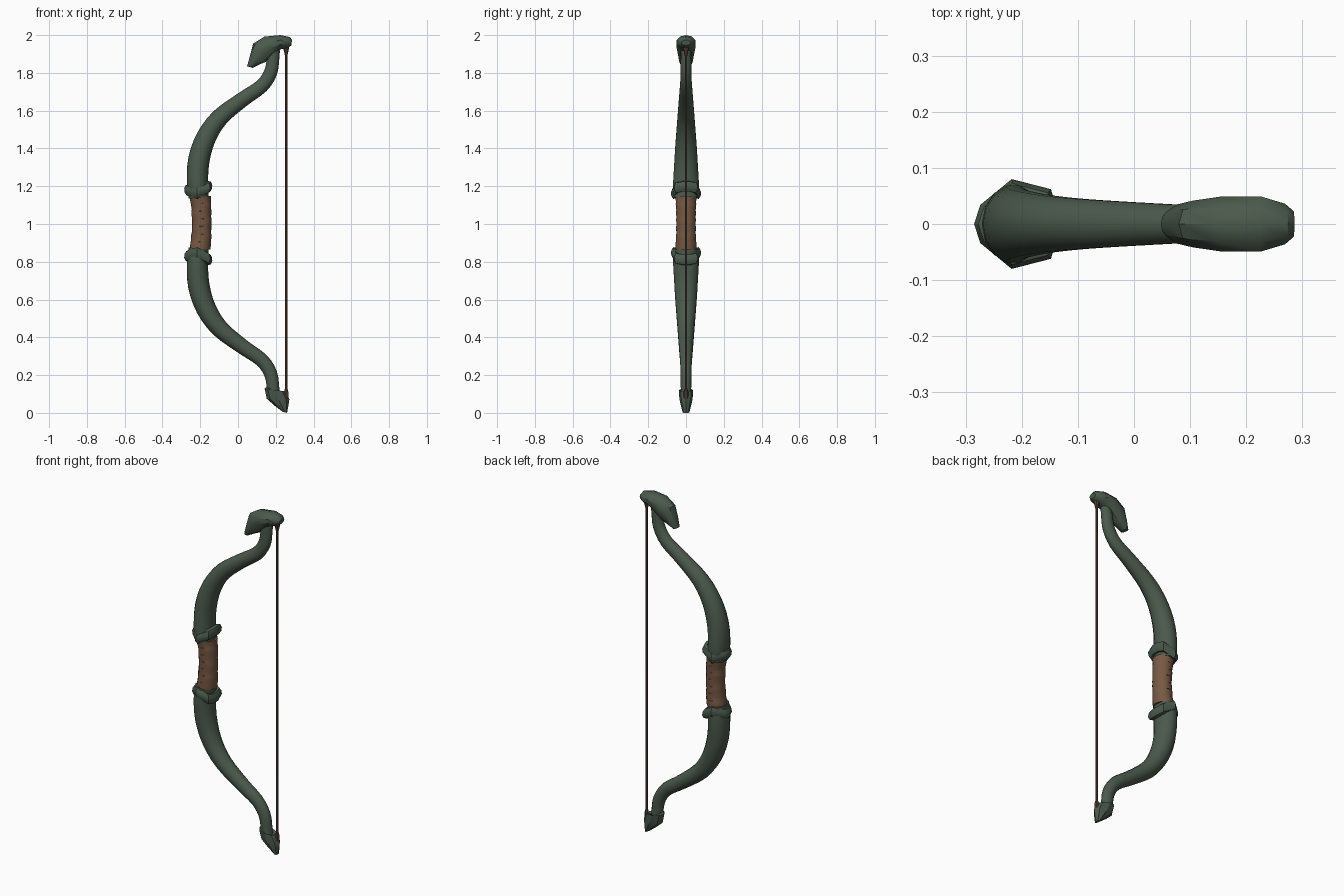
import bpy, bmesh, math
from mathutils import Vector

if "Cube" in bpy.data.objects:
    bpy.data.objects.remove(bpy.data.objects["Cube"])

MID = 1.005  # height of the mirror plane between both limbs


def material(name, rgb):
    m = bpy.data.materials.new(name)
    m.diffuse_color = (*rgb, 1)
    m.use_nodes = True
    m.node_tree.nodes["Principled BSDF"].inputs["Base Color"].default_value = m.diffuse_color
    return m


GREEN = material("dark_green", (0.07, 0.1, 0.072))
LEATHER = material("leather_brown", (0.185, 0.1, 0.058))
CORD = material("cord_brown", (0.1, 0.06, 0.04))


def skin(name, rings, mat, angle, closed=False):
    """Join point rings into one surface, capped or closed into a loop."""
    bm = bmesh.new()
    vs = [[bm.verts.new(p) for p in r] for r in rings]
    n = len(vs[0])
    pairs = list(zip(vs, vs[1:])) + ([(vs[-1], vs[0])] if closed else [])
    for a, b in pairs:
        for i in range(n):
            j = (i + 1) % n
            bm.faces.new((a[i], a[j], b[j], b[i]))
    if not closed:
        bm.faces.new(vs[0])
        bm.faces.new(vs[-1])
    bmesh.ops.recalc_face_normals(bm, faces=bm.faces)
    me = bpy.data.meshes.new(name)
    bm.to_mesh(me)
    bm.free()
    me.materials.append(mat)
    ob = bpy.data.objects.new(name, me)
    bpy.context.collection.objects.link(ob)
    bpy.ops.object.select_all(action='DESELECT')
    ob.select_set(True)
    bpy.context.view_layer.objects.active = ob
    bpy.ops.object.shade_smooth_by_angle(angle=math.radians(angle))
    return ob


def section(a, b, w, n, phase=0.0):
    """Oval between two outline points (x, z) with half width w in y."""
    a, b = Vector((a[0], 0, a[1])), Vector((b[0], 0, b[1]))
    c, h = (a + b) / 2, (a - b) / 2
    out = []
    for i in range(n):
        t = 2 * math.pi * (i + phase) / n
        out.append(c + h * math.cos(t) + Vector((0, w * math.sin(t), 0)))
    return out


def spline(pts, steps):
    """Catmull-Rom resampling of a list of equal-length tuples."""
    P = [Vector(p) for p in pts]
    P = [2 * P[0] - P[1]] + P + [2 * P[-1] - P[-2]]
    out = []
    for k in range(1, len(P) - 2):
        p0, p1, p2, p3 = P[k - 1:k + 3]
        for s in range(steps):
            t = s / steps
            out.append(0.5 * (2 * p1 + (p2 - p0) * t
                              + (2 * p0 - 5 * p1 + 4 * p2 - p3) * t * t
                              + (3 * p1 - p0 - 3 * p2 + p3) * t ** 3))
    return out + [P[-2]]


def flip(rings):
    return [[Vector((p[0], p[1], 2 * MID - p[2])) for p in r] for r in rings]


# Limbs: x, z of the centre line, half thickness; y half width from height
centre = [(-0.208, 1.14, 0.053), (-0.215, 1.22, 0.056), (-0.207, 1.34, 0.057),
          (-0.168, 1.46, 0.053), (-0.095, 1.565, 0.047), (0.025, 1.66, 0.040),
          (0.125, 1.73, 0.037), (0.172, 1.8, 0.035), (0.185, 1.87, 0.033),
          (0.19, 1.92, 0.032)]
widths = [(1.14, 0.068), (1.22, 0.07), (1.4, 0.059), (1.6, 0.043),
          (1.75, 0.031), (1.95, 0.027)]


def width_at(z):
    for (z0, w0), (z1, w1) in zip(widths, widths[1:]):
        if z <= z1:
            return w0 + (w1 - w0) * (z - z0) / (z1 - z0)
    return widths[-1][1]


path = spline(centre, 3)
limb = []
for i, p in enumerate(path):
    d = path[min(i + 1, len(path) - 1)] - path[max(i - 1, 0)]
    nx, nz = Vector((-d[1], d[0])).normalized()
    limb.append(section((p[0] + nx * p[2], p[1] + nz * p[2]),
                        (p[0] - nx * p[2], p[1] - nz * p[2]),
                        width_at(p[1]), 14))
skin("upper_limb", limb, GREEN, 40)
skin("lower_limb", flip(limb), GREEN, 40)

# Collars: faceted chevron rings that dip towards the grip at the sides
outline = [(0.072, 0.022), (0.06, 0.062), (-0.01, 0.08), (-0.066, 0.034),
           (-0.077, 0)]
lift = [0.026, 0.02, -0.012, 0.003, 0.008]
half = [(x, y, l) for (x, y), l in zip(outline, lift)]
loop = half + [(x, -y, l) for x, y, l in reversed(half[:-1])]
cross = [(0.68, 0.03), (0.9, 0.026), (1, 0.008), (0.97, -0.012),
         (0.85, -0.027), (0.65, -0.025)]
collar = [[Vector((-0.208 + x * s, y * s, 1.172 + l + dz)) for x, y, l in loop]
          for s, dz in cross]
skin("upper_collar", collar, GREEN, 35, closed=True)
skin("lower_collar", flip(collar), GREEN, 35, closed=True)

# Grip: slanted overlapping leather wraps with a slight waist
grip, bands = [], 7
z0, z1 = 0.865, 1.15
for k in range(bands):
    for f, swell in ((0.0, 1.0), (0.5, 1.03), (0.97, 1.045)):
        t = (k + f) / bands
        u = 2 * t - 1
        r = (0.050 + 0.005 * u * u) * swell
        cx = -0.192 - 0.009 * u * u
        z = z0 + (z1 - z0) * t
        tilt = 0.012 * (-1 if k % 2 else 1) * (1 - u * u)
        grip.append(section((cx + r, z + tilt), (cx - r, z - tilt),
                            r * 1.02, 14))
skin("leather_grip", grip, LEATHER, 40)

# Top finial: bent flattened head with a narrow snout
head = [((0.286, 1.975), (0.282, 1.945), 0.024),
        ((0.275, 1.99), (0.258, 1.928), 0.038),
        ((0.225, 2.0), (0.225, 1.925), 0.052),
        ((0.14, 1.992), (0.195, 1.9), 0.052),
        ((0.08, 1.955), (0.155, 1.862), 0.044),
        ((0.062, 1.885), (0.108, 1.842), 0.037),
        ((0.048, 1.835), (0.078, 1.826), 0.024)]
skin("top_head_finial", [section(a, b, w, 10) for a, b, w in head], GREEN, 35)

# Bottom finial: pointed cap
tip = [((0.152, 0.14), (0.212, 0.1), 0.03),
       ((0.141, 0.128), (0.25, 0.114), 0.038),
       ((0.152, 0.075), (0.272, 0.072), 0.035),
       ((0.195, 0.037), (0.267, 0.04), 0.027),
       ((0.238, 0.005), (0.26, 0.0), 0.018)]
skin("bottom_tip", [section(a, b, w, 8) for a, b, w in tip], GREEN, 30)

# Bowstring with thicker bound ends
string = [(0.07, 0.013), (0.11, 0.012), (0.13, 0.0065), (1.89, 0.0065),
          (1.925, 0.014), (1.95, 0.014)]
skin("bowstring", [section((0.255 + r, z), (0.255 - r, z), r, 8)
                   for z, r in string], CORD, 40)
